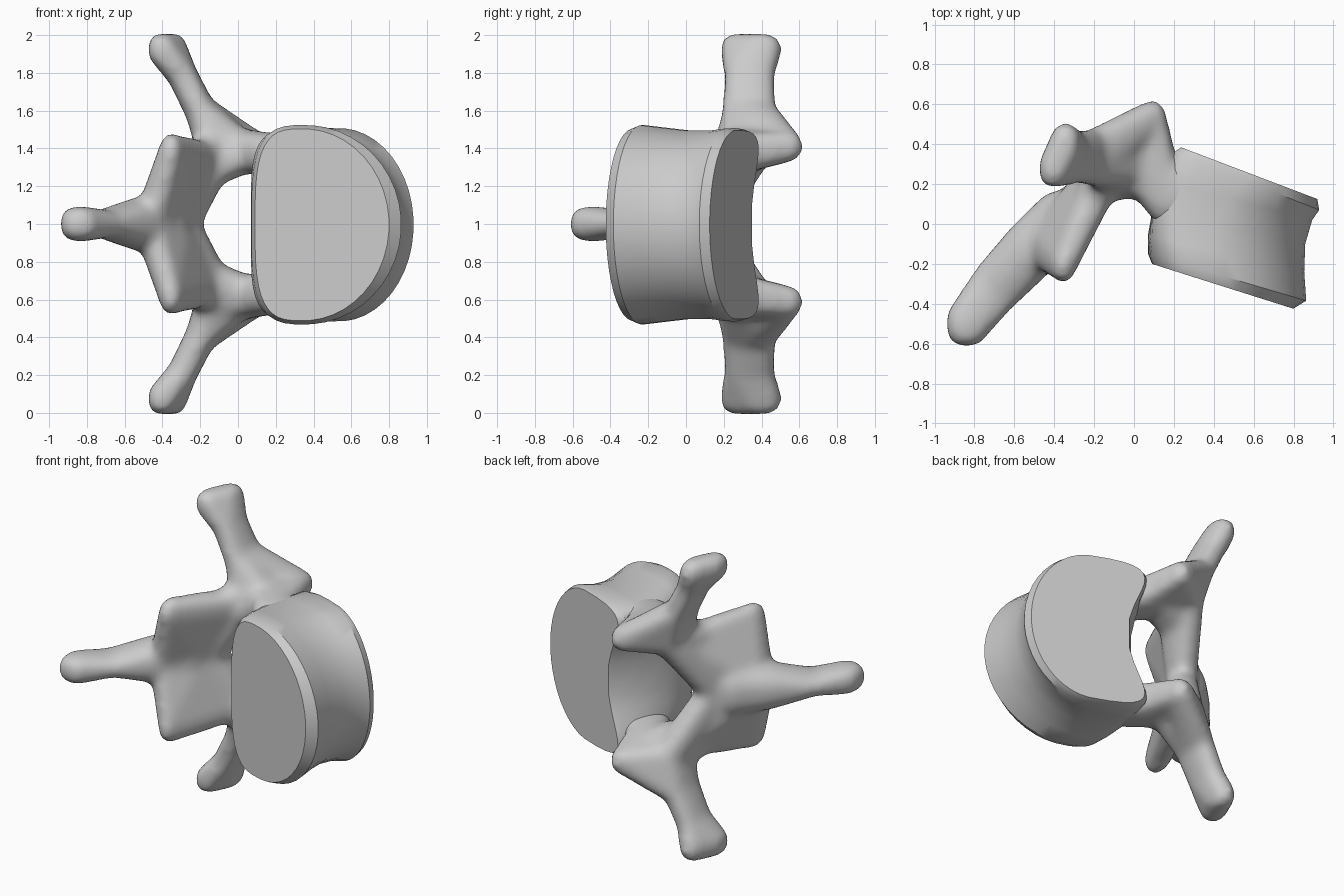
import bpy, bmesh
from math import sin, cos, pi, copysign
from mathutils import Vector

if "Cube" in bpy.data.objects:
    bpy.data.objects.remove(bpy.data.objects["Cube"], do_unlink=True)

bone = bpy.data.materials.new("bone_grey")
bone.use_nodes = True
bone.diffuse_color = (0.6, 0.6, 0.6, 1)
bone.node_tree.nodes["Principled BSDF"].inputs["Base Color"].default_value = (0.6, 0.6, 0.6, 1)


def power(v, e):
    return copysign(abs(v) ** e, v)


def add_object(name, bm):
    bmesh.ops.recalc_face_normals(bm, faces=bm.faces)
    mesh = bpy.data.meshes.new(name)
    bm.to_mesh(mesh)
    bm.free()
    mesh.materials.append(bone)
    obj = bpy.data.objects.new(name, mesh)
    bpy.context.collection.objects.link(obj)
    return obj


# Drum-shaped body: D outlines lofted from the front face to the notched back face
# each station: canal-side point, outer point, half height, notch depth
stations = [
    ((0.09, -0.20), (0.80, -0.425), 0.508, 0.0),
    ((0.07, -0.15), (0.865, -0.385), 0.528, 0.0),
    ((0.07, -0.06), (0.855, -0.24), 0.515, 0.04),
    ((0.11, 0.06), (0.86, -0.10), 0.50, 0.14),
    ((0.20, 0.20), (0.895, 0.02), 0.50, 0.30),
    ((0.31, 0.315), (0.93, 0.07), 0.512, 0.46),
    ((0.34, 0.345), (0.92, 0.125), 0.50, 0.46),
]
SEGMENTS = 44
bm = bmesh.new()
rings = []
for inner, outer, height, notch in stations:
    a, b = Vector(inner), Vector(outer)
    ring = []
    for i in range(SEGMENTS):
        t = 2 * pi * (i + 0.5) / SEGMENTS
        c, s = cos(t), sin(t)
        if c > 0:
            u, w = 0.36 + 0.64 * c, s
        else:
            side, w = abs(c) ** 0.6, power(s, 0.6)
            u = 0.36 - 0.36 * side - notch * w * w * side
        p = a + (b - a) * u
        ring.append(bm.verts.new((p.x, p.y, 0.996 + height * w)))
    rings.append(ring)
for r, q in zip(rings, rings[1:]):
    for i in range(SEGMENTS):
        j = (i + 1) % SEGMENTS
        bm.faces.new((r[i], r[j], q[j], q[i]))
bm.faces.new(rings[0])
bm.faces.new(rings[-1])
body = add_object("vertebral_body", bm)
bpy.context.view_layer.objects.active = body
body.select_set(True)
bpy.ops.object.shade_smooth_by_angle(angle=0.6)

# Rounded-box directions used for every blob of the arch
ball = [Vector((power(sin(v) * cos(h), 0.8), power(sin(v) * sin(h), 0.8), power(cos(v), 0.8)))
        for v in [pi * (k + 0.5) / 8 for k in range(8)]
        for h in [2 * pi * k / 14 for k in range(14)]]

arch = bmesh.new()


def hull(blobs, side):
    """Skin a group of blobs (centre, radii), heights taken from mid height."""
    verts = []
    for (x, y, z), (rx, ry, rz) in blobs:
        for d in ball:
            verts.append(arch.verts.new((x + d.x * rx, y + d.y * ry, 1 + side * (z + d.z * rz))))
    bmesh.ops.convex_hull(arch, input=verts)
    loose = [v for v in arch.verts if not v.link_faces]
    bmesh.ops.delete(arch, geom=loose, context='VERTS')


def chain(blobs, side=1):
    for pair in zip(blobs, blobs[1:]):
        hull(pair, side)


root = ((-0.12, 0.31, 0.40), (0.10, 0.16, 0.11))
pedicle = ((0.04, 0.28, 0.385), (0.08, 0.15, 0.115))
pedicle_foot = ((0.15, 0.18, 0.37), (0.085, 0.19, 0.115))
body_foot = ((0.29, 0.14, 0.37), (0.09, 0.13, 0.11))
rear_process = ((0.09, 0.54, 0.41), (0.07, 0.08, 0.08))
lamina_top = ((-0.15, 0.24, 0.34), (0.08, 0.12, 0.09))
canal_corner = ((-0.15, 0.23, 0.285), (0.09, 0.12, 0.09))
lamina_mid = ((-0.305, 0.09, 0), (0.08, 0.09, 0.14))
spine_root = ((-0.465, -0.10, 0), (0.08, 0.12, 0.14))
facet = ((-0.355, -0.205, 0.385), (0.06, 0.09, 0.095))
blade_base = ((-0.20, 0.335, 0.60), (0.08, 0.145, 0.08))
blade_mid = ((-0.295, 0.335, 0.79), (0.08, 0.135, 0.07))

for side in (1, -1):
    # pedicle joining the body
    chain([body_foot, pedicle_foot, pedicle, root], side)
    # rear articular process, with a web to the transverse process
    hull([root, pedicle, rear_process], side)
    hull([pedicle, pedicle_foot, rear_process], side)
    hull([root, blade_base, rear_process], side)
    # transverse process with a slanted blade tip
    hull([root, ((-0.06, 0.32, 0.45), (0.11, 0.14, 0.09)), blade_base], side)
    chain([blade_base, blade_mid], side)
    hull([blade_mid, ((-0.405, 0.275, 0.925), (0.075, 0.095, 0.085)),
          ((-0.345, 0.40, 0.925), (0.075, 0.11, 0.085))], side)
    # lamina sheet, rounded canal corner and front articular process
    hull([lamina_top, lamina_mid, spine_root, facet], side)
    hull([root, lamina_top, canal_corner, lamina_mid], side)
    hull([root, lamina_top, ((-0.25, 0.08, 0.34), (0.06, 0.1, 0.07))], side)
    hull([canal_corner, pedicle], side)

# spinous process
chain([((-0.37, 0.03, 0), (0.12, 0.14, 0.16)),
       ((-0.52, -0.13, 0), (0.13, 0.15, 0.14)),
       ((-0.70, -0.32, 0), (0.125, 0.135, 0.07)),
       ((-0.84, -0.50, 0), (0.105, 0.12, 0.095))])

neural_arch = add_object("neural_arch", arch)
remesh = neural_arch.modifiers.new("fuse", 'REMESH')
remesh.mode = 'VOXEL'
remesh.voxel_size = 0.022
remesh.use_smooth_shade = True
smooth = neural_arch.modifiers.new("soften", 'SMOOTH')
smooth.factor = 0.5
smooth.iterations = 16
